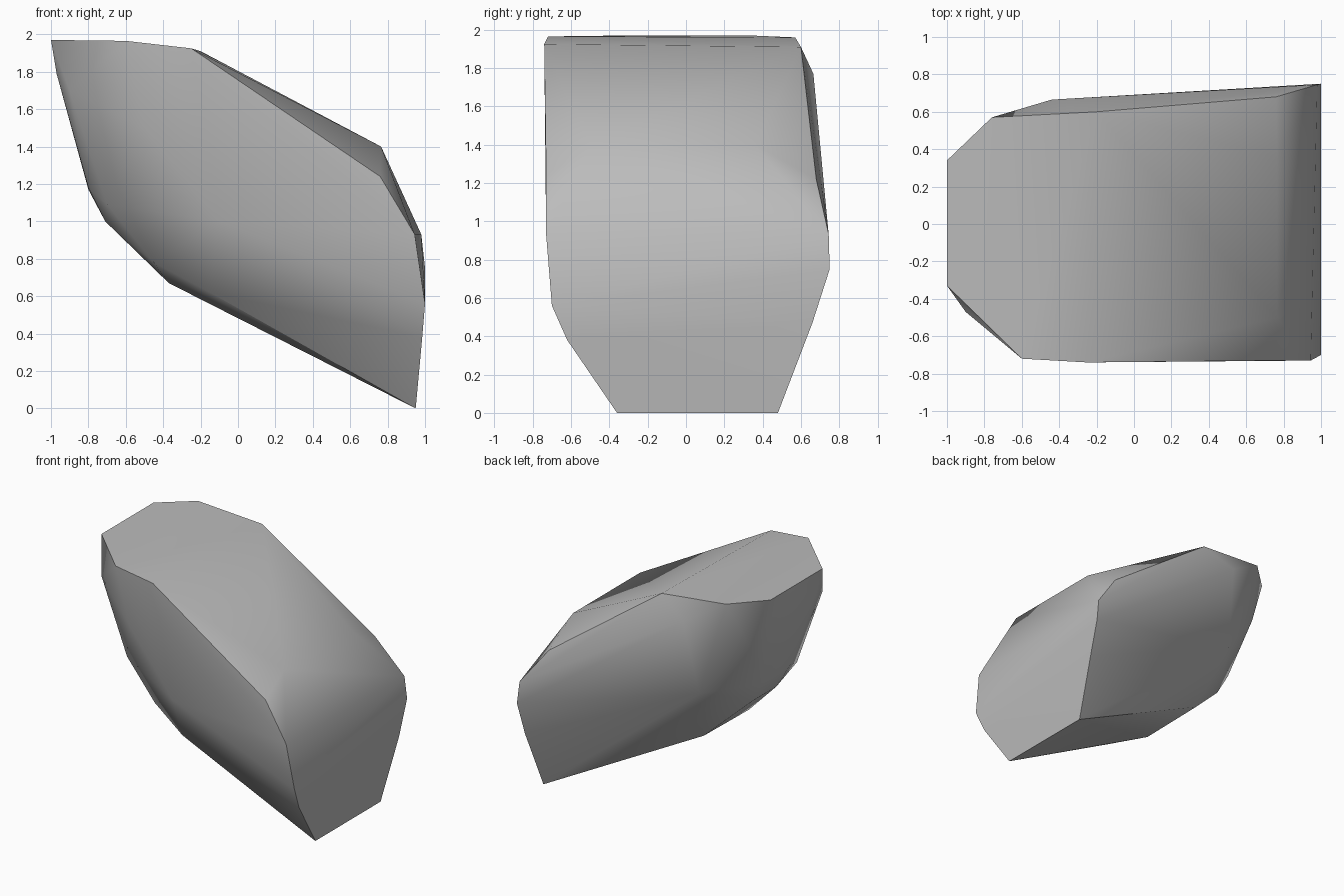
import bpy
import bmesh
import math

default = bpy.data.objects.get("Cube")
if default:
    bpy.data.objects.remove(default, do_unlink=True)

# Plain stone colour
stone = bpy.data.materials.new("stone_grey")
stone.use_nodes = True
colour = (0.5, 0.5, 0.5, 1)
stone.diffuse_color = colour
stone.node_tree.nodes["Principled BSDF"].inputs["Base Color"].default_value = colour

# Flat top facet
top_rim = [(-1, .34, 1.97), (-1, -.33, 1.97), (-.6, -.72, 1.965),
           (-.25, -.74, 1.925), (-.2, .6, 1.91), (-.76, .57, 1.96)]
# Broad end facet
end_rim = [(.95, -.36, 0), (.95, .48, 0), (.99, .66, .47), (1, .75, .75),
           (.98, .745, .93), (.76, .68, 1.22), (.765, .36, 1.4),
           (.765, -.5, 1.4), (.76, -.73, 1.24), (.945, -.73, .93),
           (1, -.7, .56), (.985, -.62, .38)]
# Rounded underside and narrow end
belly = [(-.37, -.28, .67), (-.37, .3, .68), (-.71, -.15, 1), (-.71, .15, 1),
         (-.8, .17, 1.17), (-.8, -.2, 1.18), (-.97, .3, 1.79), (-.97, -.3, 1.79)]
# Shoulders on the two long sides
shoulders = [(-.9, -.47, 1.7), (-.7, -.43, 1.09), (-.45, -.43, .78),
             (-.15, -.5, .62), (-.1, -.7, 1), (-.5, -.69, 1.5),
             (-.44, .665, 1.77), (-.85, .4, 1.58), (-.5, .54, 1.15)]

# Wrap the facets into one boulder
bm = bmesh.new()
for point in top_rim + end_rim + belly + shoulders:
    bm.verts.new(point)
hull = bmesh.ops.convex_hull(bm, input=bm.verts[:])
loose = [v for v in bm.verts if not v.link_faces]
bmesh.ops.delete(bm, geom=loose, context='VERTS')
bmesh.ops.recalc_face_normals(bm, faces=bm.faces[:])

mesh = bpy.data.meshes.new("boulder")
bm.to_mesh(mesh)
bm.free()
mesh.materials.append(stone)
boulder = bpy.data.objects.new("boulder", mesh)
bpy.context.collection.objects.link(boulder)

# Smooth the soft bends and keep the facet rims crisp
bpy.context.view_layer.objects.active = boulder
boulder.select_set(True)
bpy.ops.object.shade_smooth_by_angle(angle=math.radians(40))
